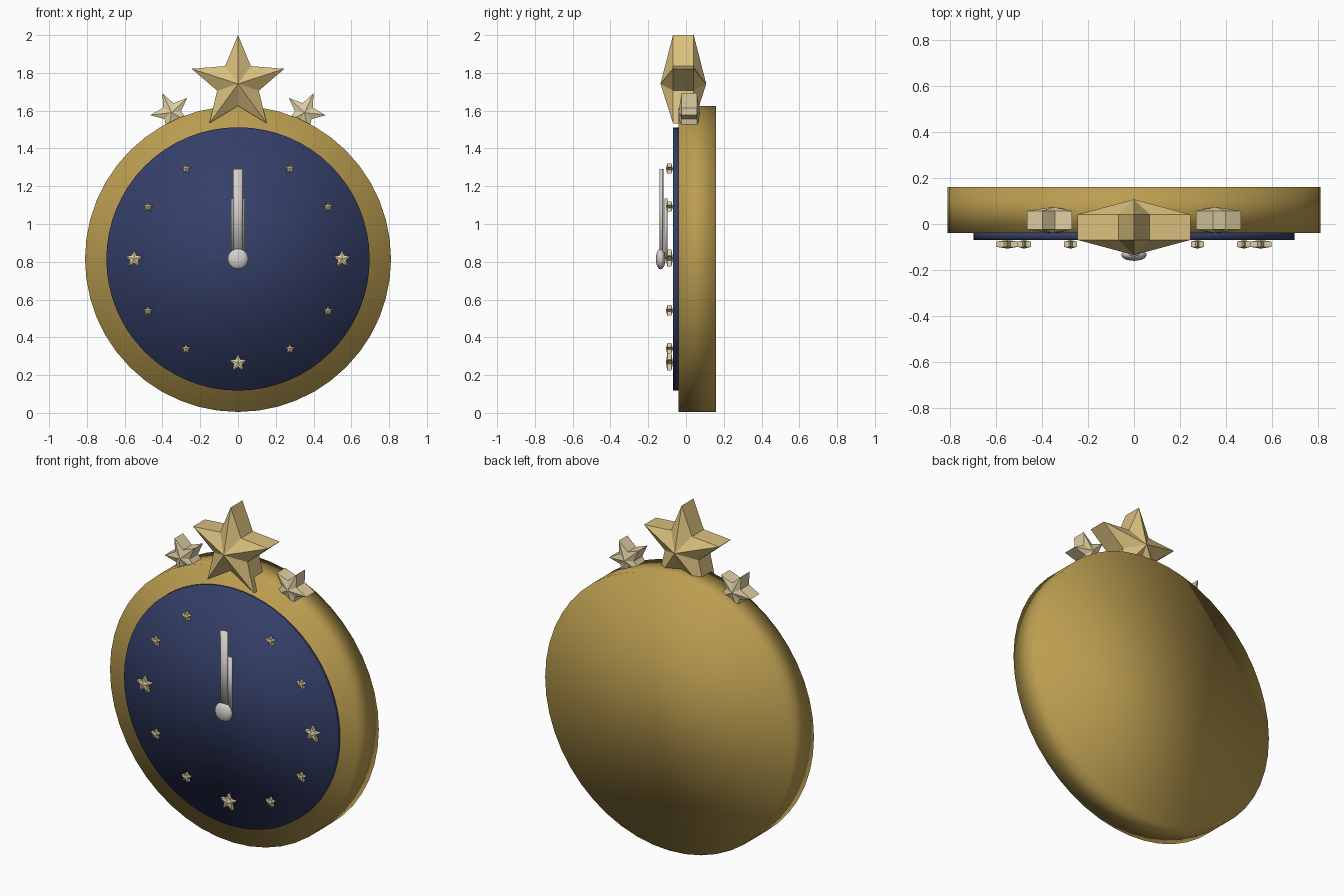
import bpy, bmesh, math
from mathutils import Matrix, Vector

if "Cube" in bpy.data.objects:
    bpy.data.objects.remove(bpy.data.objects["Cube"])

CZ = 0.815  # height of the dial centre


def material(name, rgb):
    m = bpy.data.materials.new(name)
    m.diffuse_color = (*rgb, 1)
    m.use_nodes = True
    m.node_tree.nodes["Principled BSDF"].inputs["Base Color"].default_value = m.diffuse_color
    return m


GOLD = material("antique gold", (0.50, 0.34, 0.08))
STAR_GOLD = material("light gold", (0.70, 0.53, 0.21))
PALE_GOLD = material("pale gold", (0.74, 0.63, 0.37))
NAVY = material("navy", (0.035, 0.05, 0.14))
SILVER = material("silver", (0.66, 0.63, 0.61))


def finish(name, bm, mat, smooth):
    bmesh.ops.recalc_face_normals(bm, faces=bm.faces)
    me = bpy.data.meshes.new(name)
    bm.to_mesh(me)
    bm.free()
    me.materials.append(mat)
    for p in me.polygons:
        p.use_smooth = smooth
    ob = bpy.data.objects.new(name, me)
    bpy.context.collection.objects.link(ob)
    return ob


def disc(name, radius, y0, y1, mat, sides):
    """Upright round plate between two depths."""
    bm = bmesh.new()
    bmesh.ops.create_cone(bm, cap_ends=True, segments=sides, radius1=radius,
                          radius2=radius, depth=y1 - y0)
    bm.transform(Matrix.Translation((0, (y0 + y1) / 2, CZ))
                 @ Matrix.Rotation(math.pi / 2, 4, 'X'))
    return finish(name, bm, mat, True)


def star(name, centre, radius, peak, rim, mat, turn=0.0, inner=0.45):
    """Five-pointed star with a flat rim and a raised peak on both sides."""
    bm = bmesh.new()
    c = Vector(centre)
    rings = []
    for side in (-1, 1):
        ring = []
        for i in range(10):
            a = turn + i * math.pi / 5
            r = radius if i % 2 == 0 else radius * inner
            ring.append(bm.verts.new(c + Vector((r * math.sin(a), side * rim, r * math.cos(a)))))
        tip = bm.verts.new(c + Vector((0, side * peak, 0)))
        for i in range(10):
            bm.faces.new((ring[i], ring[(i + 1) % 10], tip))
        rings.append(ring)
    for i in range(10):
        j = (i + 1) % 10
        bm.faces.new((rings[0][i], rings[0][j], rings[1][j], rings[1][i]))
    return finish(name, bm, mat, False)


def hand(name, half_width, top, y, half_depth):
    """Flattened eight-sided rod rising from the dial centre."""
    bm = bmesh.new()
    bmesh.ops.create_cone(bm, cap_ends=True, segments=8, radius1=1, radius2=1, depth=top - CZ)
    bm.transform(Matrix.Translation((0, y, (top + CZ) / 2))
                 @ Matrix.Diagonal((half_width, half_depth, 1, 1)))
    return finish(name, bm, SILVER, True)


# Case and dial
disc("case", 0.81, -0.04, 0.16, GOLD, 48)
disc("dial", 0.697, -0.07, -0.035, NAVY, 64)

# Hour markers, larger at the quarters, none at the top
for h in range(1, 12):
    a = h * math.pi / 6
    star(f"hour_marker_{h}", (0.55 * math.sin(a), -0.088, CZ + 0.55 * math.cos(a)),
         0.05 if h % 3 == 0 else 0.03, 0.019, 0.011, PALE_GOLD)

# Crest stars
star("crest_star", (0, -0.014, 1.742), 0.258, 0.121, 0.055, STAR_GOLD)
for s, label in ((-1, "left"), (1, "right")):
    star(f"{label}_crest_star", (s * 0.352, 0.017, 1.59), 0.113, 0.057, 0.04,
         PALE_GOLD, turn=s * math.radians(25))

# Hands and hub
hand("hour_hand", 0.038, 1.135, -0.106, 0.009)
hand("minute_hand", 0.026, 1.292, -0.13, 0.011)
bm = bmesh.new()
bmesh.ops.create_uvsphere(bm, u_segments=20, v_segments=12, radius=0.055)
bm.transform(Matrix.Translation((0, -0.134, CZ)) @ Matrix.Diagonal((1, 0.47, 1, 1)))
finish("hub", bm, SILVER, True)
